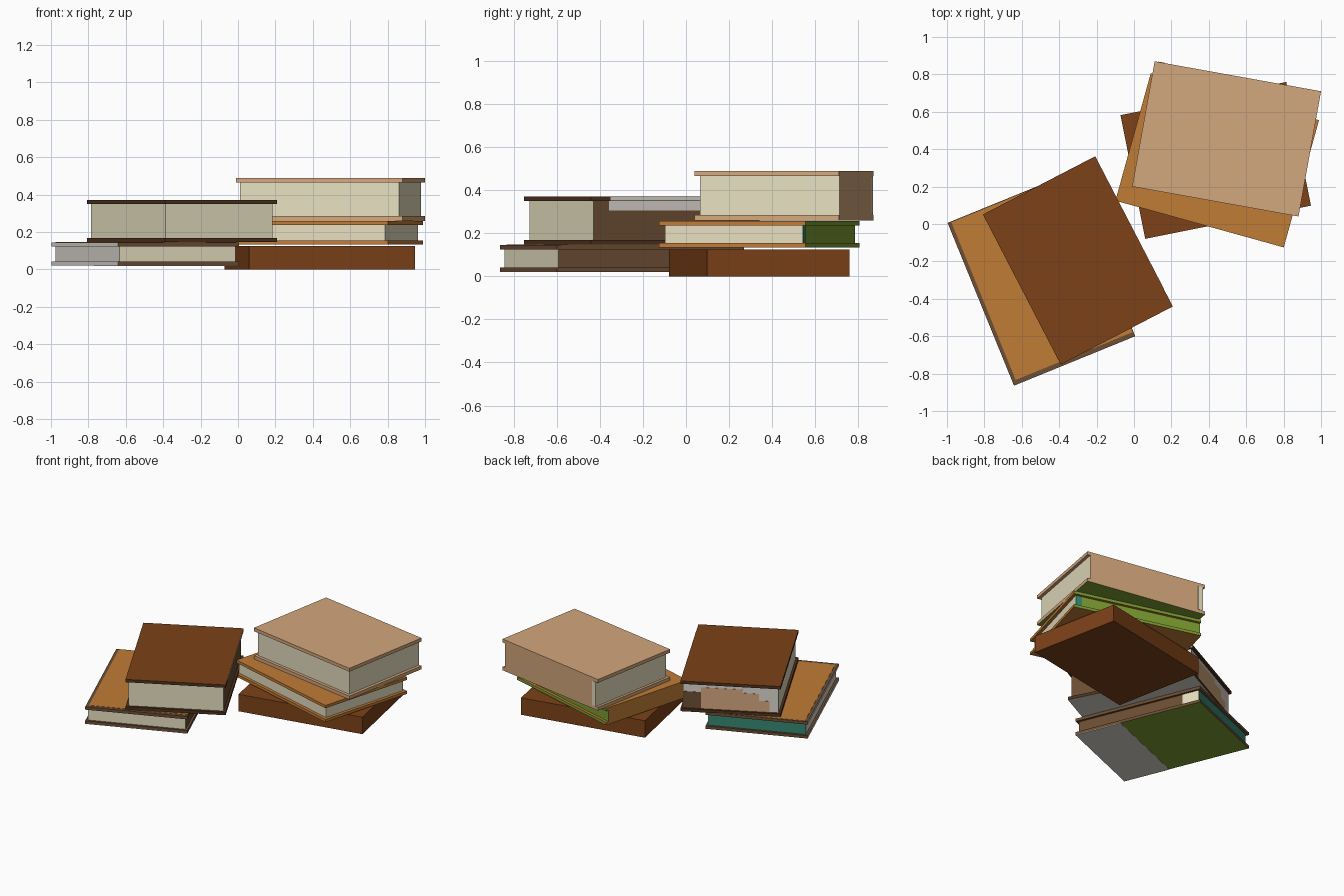
import bpy, bmesh, math
from mathutils import Matrix, Vector

if "Cube" in bpy.data.objects:
    bpy.data.objects.remove(bpy.data.objects["Cube"])


def lin(c):
    c /= 255
    return c / 12.92 if c <= 0.04045 else ((c + 0.055) / 1.055) ** 2.4


# one material per colour
MATS = {}
for name, rgb in {
    "tan": (212, 168, 125), "rust": (124, 65, 24), "orange": (192, 124, 54),
    "cream": (231, 223, 192), "grey": (220, 214, 206), "green": (126, 158, 50),
    "teal": (52, 134, 114), "umber": (108, 78, 52), "dark brown": (78, 50, 30),
}.items():
    m = bpy.data.materials.new(name)
    m.diffuse_color = (*[lin(c) for c in rgb], 1)
    m.use_nodes = True
    m.node_tree.nodes["Principled BSDF"].inputs["Base Color"].default_value = m.diffuse_color
    MATS[name] = m

DIRS = {"+x": (1, 0, 0), "-x": (-1, 0, 0), "+y": (0, 1, 0),
        "-y": (0, -1, 0), "+z": (0, 0, 1), "-z": (0, 0, -1)}


def box(name, frame, lo, hi, colour, sides=None):
    """Box between two local corners; sides recolours faces by direction."""
    sides = sides or {}
    names = [colour] + [c for c in dict.fromkeys(sides.values()) if c != colour]
    lo, hi = Vector(lo), Vector(hi)
    bm = bmesh.new()
    bmesh.ops.create_cube(bm, size=1)
    bmesh.ops.scale(bm, vec=hi - lo, verts=bm.verts)
    bmesh.ops.translate(bm, vec=(lo + hi) / 2, verts=bm.verts)
    bm.normal_update()
    for f in bm.faces:
        for d, c in sides.items():
            if f.normal.dot(Vector(DIRS[d])) > 0.9:
                f.material_index = names.index(c)
    me = bpy.data.meshes.new(name)
    bm.to_mesh(me)
    bm.free()
    for c in names:
        me.materials.append(MATS[c])
    ob = bpy.data.objects.new(name, me)
    bpy.context.collection.objects.link(ob)
    ob.matrix_world = frame
    return ob


def frame(x, y, angle):
    return Matrix.Translation((x, y, 0)) @ Matrix.Rotation(math.radians(angle), 4, "Z")


def book(name, fr, sx, sy, z0, z1, inset, cover, body="cream", sides=None,
         top=None, bottom=None, t=0.021):
    """Two covers around a page block; inset gives its margins at -x, +x, -y, +y."""
    x, y = sx / 2, sy / 2
    box(name + "_lower_cover", fr, (-x, -y, z0), (x, y, z0 + t), cover, bottom)
    box(name + "_upper_cover", fr, (-x, -y, z1 - t), (x, y, z1), cover, top)
    box(name + "_pages_and_spine", fr, (-x + inset[0], -y + inset[2], z0 + t),
        (x - inset[1], y - inset[3], z1 - t), body, sides)


# right stack: plain bottom block
box("bottom_block", frame(0.437, 0.34, 11.3), (-0.452, -0.337, 0), (0.452, 0.337, 0.125), "rust")

# right stack: thin orange book
f2 = frame(0.445, 0.34, -15.5)
book("thin_book", f2, 0.934, 0.706, 0.134, 0.258, (0, 0.022, 0.022, 0.02), "orange",
     sides={"+y": "green", "-x": "orange"}, top={"+y": "green"}, bottom={"+y": "green"})
box("thin_book_teal_patch", f2, (0.40, 0.331, 0.155), (0.445, 0.335, 0.237), "teal")

# right stack: thick tan book with a pale worn spine end
f3 = frame(0.495, 0.455, -10.2)
book("thick_tan_book", f3, 0.904, 0.68, 0.26, 0.49, (0.018, 0.022, 0.022, 0), "tan",
     sides={"+y": "tan"}, bottom={"-z": "green"}, t=0.025)
box("tan_spine_patch", f3, (-0.434, 0.338, 0.285), (-0.40, 0.342, 0.465), "cream")

# left stack: lower book with orange top panel and two-colour underside
f4 = frame(-0.495, -0.297, 22.2)
book("lower_left_book", f4, 0.70, 0.94, 0.021, 0.145, (0.016,) * 4, "umber",
     sides={"+x": "umber", "+y": "teal", "-x": "grey"}, top={"-x": "grey"},
     bottom={"-x": "grey", "-z": "green"})
box("orange_top_panel", f4, (-0.33, -0.445, 0.143), (0.345, 0.465, 0.147), "orange")
box("grey_underside_panel", f4, (-0.35, -0.47, 0.019), (0.35, -0.13, 0.023), "grey")
box("lower_spine_patch", f4, (0.332, 0.33, 0.042), (0.336, 0.452, 0.124), "cream")

# left stack: upper rust book with worn spine and stained page end
f5 = frame(-0.30, -0.195, 27.4)
book("upper_left_book", f5, 0.675, 0.904, 0.148, 0.371, (0.016, 0.016, 0.02, 0.016), "dark brown",
     sides={"+x": "umber", "+y": "grey"}, top={"+z": "rust"}, bottom={"-z": "grey"})
box("upper_spine_patch", f5, (0.319, -0.35, 0.305), (0.323, 0.434, 0.35), "grey")
box("upper_cover_edge_patch", f5, (0.335, -0.35, 0.351), (0.339, 0.45, 0.3695), "grey")
for i, (x0, x1, h, c) in enumerate([(0.20, 0.32, 0.29, "umber"), (-0.08, 0.20, 0.325, "tan"),
                                    (-0.19, -0.08, 0.30, "tan"), (-0.26, -0.19, 0.25, "tan")]):
    box(f"page_stain_{i}", f5, (x0, 0.434, 0.169), (x1, 0.438, h), c)
